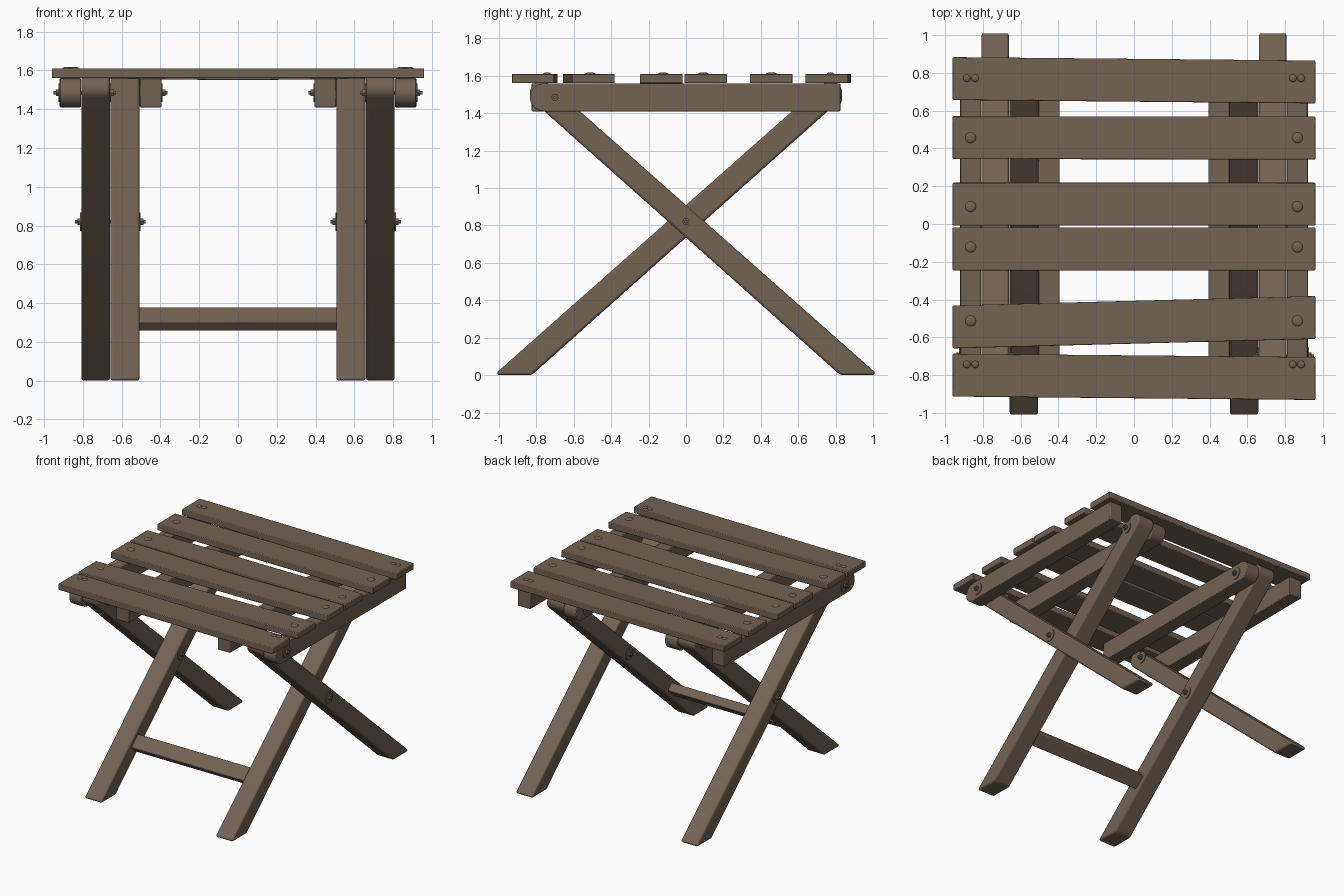
import bpy, bmesh
from math import sin, cos, pi, atan2
from mathutils import Matrix, Vector

cube = bpy.data.objects.get("Cube")
if cube:
    bpy.data.objects.remove(cube, do_unlink=True)

wood = bpy.data.materials.new("weathered brown")
wood.use_nodes = True
colour = (0.17, 0.125, 0.088, 1)
wood.diffuse_color = colour
wood.node_tree.nodes["Principled BSDF"].inputs["Base Color"].default_value = colour

CROSS = Vector((0, 0.82))          # leg crossing point in (y, z)
SLOPE = atan2(0.82, 0.92)          # leg angle above the floor
LEG_HALF = 0.063


def finish(name, bm, bevel=0.0):
    """Turn a bmesh into a shaded object with an optional rounded edge."""
    bmesh.ops.recalc_face_normals(bm, faces=bm.faces)
    mesh = bpy.data.meshes.new(name)
    bm.to_mesh(mesh)
    bm.free()
    mesh.materials.append(wood)
    ob = bpy.data.objects.new(name, mesh)
    bpy.context.collection.objects.link(ob)
    if bevel:
        mod = ob.modifiers.new("rounded edges", 'BEVEL')
        mod.width = bevel
        mod.segments = 2
        mod.limit_method = 'ANGLE'
        mod.angle_limit = 0.7
    bpy.ops.object.select_all(action='DESELECT')
    ob.select_set(True)
    bpy.context.view_layer.objects.active = ob
    bpy.ops.object.shade_smooth_by_angle(angle=0.6)
    return ob


def extrude_profile(name, points, x0, x1, bevel):
    """Extrude a (y, z) outline from x0 to x1."""
    bm = bmesh.new()
    face = bm.faces.new([bm.verts.new((x0, y, z)) for y, z in points])
    ext = bmesh.ops.extrude_face_region(bm, geom=[face])
    verts = [g for g in ext["geom"] if isinstance(g, bmesh.types.BMVert)]
    bmesh.ops.translate(bm, verts=verts, vec=(x1 - x0, 0, 0))
    return finish(name, bm, bevel)


def arc(cy, cz, r, a0, a1, n=14):
    return [(cy + r * cos(a0 + (a1 - a0) * i / n),
             cz + r * sin(a0 + (a1 - a0) * i / n)) for i in range(n + 1)]


def box(name, size, place, bevel):
    bm = bmesh.new()
    bmesh.ops.create_cube(bm, size=1, matrix=place @ Matrix.Diagonal((*size, 1)))
    return finish(name, bm, bevel)


def leg(name, x0, x1, run):
    """Leg with a flat foot and round top; run is the y direction of its top."""
    top_y = 0.772
    top_z = CROSS[1] + top_y * sin(SLOPE) / cos(SLOPE)
    half_foot = LEG_HALF / sin(SLOPE)
    foot_y = -0.92
    pts = [(foot_y - half_foot + 0.015, 0), (foot_y + half_foot, 0)]
    pts += arc(top_y, top_z, LEG_HALF, SLOPE - pi / 2, SLOPE + pi / 2)
    pts.append((foot_y - half_foot, 0.012))
    extrude_profile(name, [(run * y, z) for y, z in pts], x0, x1, 0.012)


def rail(name, x0, x1, run):
    """Seat rail, rounded at its pivot end, which lies towards run."""
    pts = [(-0.825, 1.56), (-0.825, 1.41)]
    pts += arc(0.76, 1.485, 0.075, -pi / 2, pi / 2)
    extrude_profile(name, [(run * y, z) for y, z in pts], x0, x1, 0.005)


def rod(bm, x0, x1, y, z, r, sides):
    bmesh.ops.create_cone(
        bm, cap_ends=True, segments=sides, radius1=r, radius2=r, depth=abs(x1 - x0),
        matrix=Matrix.Translation(((x0 + x1) / 2, y, z)) @ Matrix.Rotation(pi / 2, 4, 'Y'))


def bolt(name, x0, x1, y, z):
    """Bolt through x0..x1 with a washer, nut and threaded tip at each end."""
    bm = bmesh.new()
    rod(bm, x0 - 0.032, x1 + 0.032, y, z, 0.009, 12)
    for x, s in ((x0, -1), (x1, 1)):
        rod(bm, x, x + s * 0.006, y, z, 0.047, 24)
        rod(bm, x, x + s * 0.02, y, z, 0.02, 6)
    finish(name, bm)


# Legs, rails and pivots, mirrored on both sides
for side, s in (("left", 1), ("right", -1)):
    def span(a, b):
        return sorted((s * a, s * b))
    leg(f"outer_leg_{side}", *span(0.661, 0.808), -1)
    leg(f"inner_leg_{side}", *span(0.508, 0.658), 1)
    rail(f"outer_rail_{side}", *span(0.81, 0.92), -1)
    rail(f"inner_rail_{side}", *span(0.395, 0.507), 1)
    bolt(f"outer_pivot_{side}", *span(0.661, 0.92), -0.7, 1.485)
    bolt(f"inner_pivot_{side}", *span(0.395, 0.658), 0.7, 1.485)
    bolt(f"cross_pivot_{side}", *span(0.508, 0.808), 0, 0.82)

# Stretcher between the inner legs, lying along their slope
place = Matrix.Translation((0, -0.563, 0.318)) @ Matrix.Rotation(SLOPE, 4, 'X')
box("stretcher", (1.03, 0.115, 0.068), place, 0.008)


def slat(name, y_right, y_left, sag):
    """Seat board with slightly crooked placement and a small sag."""
    bm = bmesh.new()
    bmesh.ops.create_cube(bm, size=1, matrix=Matrix.Diagonal((1.92, 0.227, 0.05, 1)))
    if sag:
        long_edges = [e for e in bm.edges
                      if abs(e.verts[0].co.x - e.verts[1].co.x) > 1]
        bmesh.ops.subdivide_edges(bm, edges=long_edges, cuts=11, use_grid_fill=True)
    for v in bm.verts:
        t = v.co.x / 1.92 + 0.5
        v.co.z += 1.586 - sag * sin(pi * t) ** 2
        v.co.y += y_right + (y_left - y_right) * t
    finish(name, bm, 0.005)


def screws(name, places):
    """Low domed screw heads at (x, y, radius)."""
    bm = bmesh.new()
    for x, y, r in places:
        bmesh.ops.create_uvsphere(
            bm, u_segments=16, v_segments=8, radius=1,
            matrix=Matrix.Translation((x, y, 1.61)) @ Matrix.Diagonal((r, r, 0.009, 1)))
    finish(name, bm)


# Seat boards from back to front: centre y at -x end, at +x end, sag, screw y, paired
boards = [(0.77, 0.752, 0, 0.772, True), (0.457, 0.455, 0, 0.457, False),
          (0.105, 0.105, 0, 0.092, False), (-0.132, -0.132, 0.01, -0.122, False),
          (-0.545, -0.495, 0, -0.513, False), (-0.8, -0.818, 0, -0.743, True)]
for i, (yr, yl, sag, ys, paired) in enumerate(boards, 1):
    slat(f"seat_slat_{i}", yr, yl, sag)
    if paired:
        spots = [(s * 0.863 + d, ys, 0.02) for s in (-1, 1) for d in (-0.022, 0.022)]
    else:
        spots = [(s * 0.865, ys, 0.029) for s in (-1, 1)]
    screws(f"slat_screws_{i}", spots)
